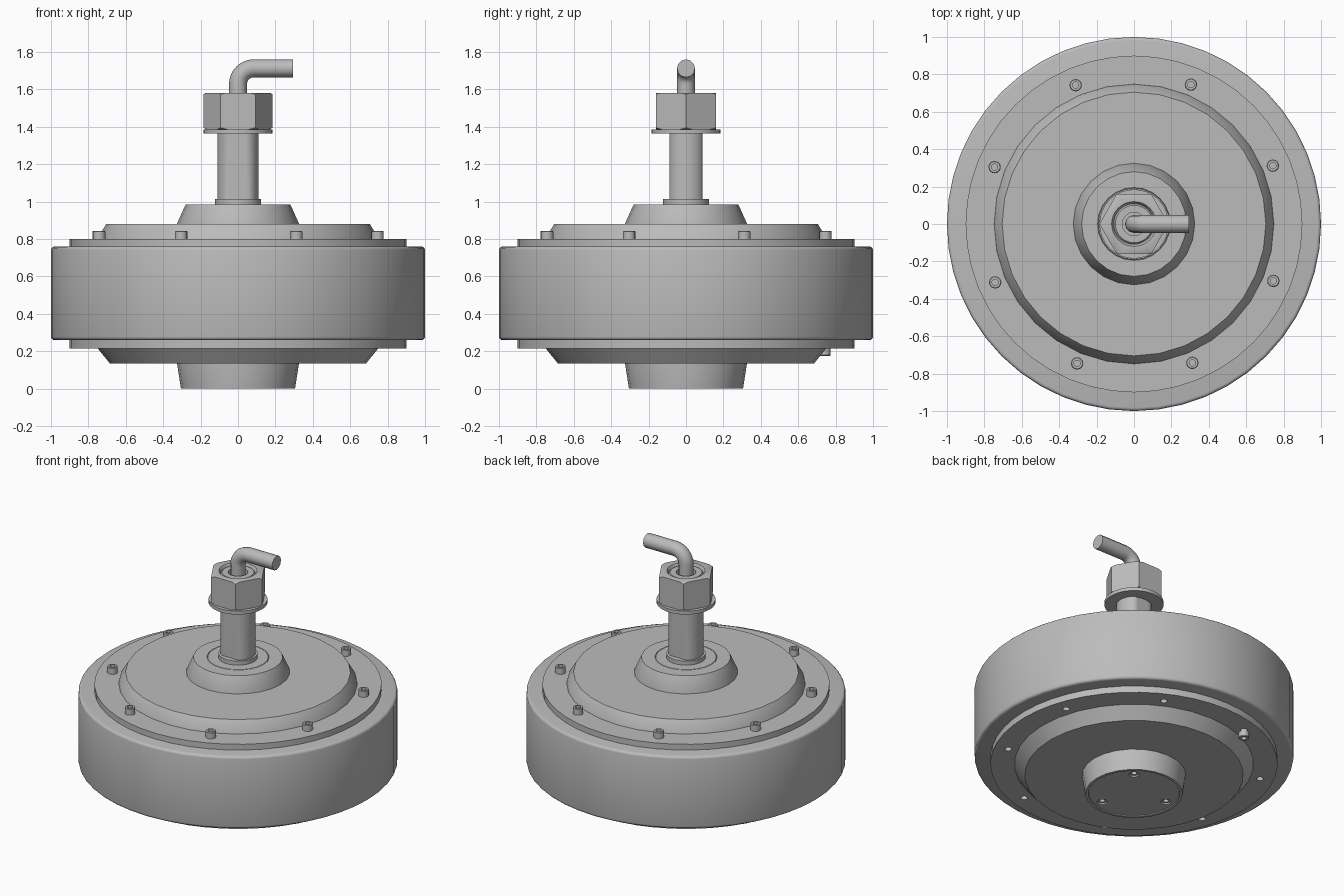
import bpy, bmesh
from math import sin, cos, pi, radians
from mathutils import Matrix

if "Cube" in bpy.data.objects:
    bpy.data.objects.remove(bpy.data.objects["Cube"], do_unlink=True)

# one plain metal grey for everything
GREY = (0.5, 0.5, 0.5, 1)
metal = bpy.data.materials.new("metal_grey")
metal.use_nodes = True
metal.diffuse_color = GREY
metal.node_tree.nodes["Principled BSDF"].inputs["Base Color"].default_value = GREY


def make_object(name, bm):
    bmesh.ops.recalc_face_normals(bm, faces=bm.faces)
    mesh = bpy.data.meshes.new(name)
    bm.to_mesh(mesh)
    bm.free()
    mesh.materials.append(metal)
    obj = bpy.data.objects.new(name, mesh)
    bpy.context.collection.objects.link(obj)
    return obj


def add_lathe(bm, profile, n, place=Matrix(), loop=False):
    """Revolve (radius, height) points about z; radius 0 closes on the axis."""
    rings = []
    for r, z in profile:
        count = n if r else 1
        rings.append([bm.verts.new(place @ Matrix.Rotation(2 * pi * i / n, 4, "Z").to_3x3().to_4x4()
                                   @ Matrix.Translation((r, 0, z)).translation)
                      for i in range(count)])
    pairs = list(zip(rings, rings[1:]))
    if loop:
        pairs.append((rings[-1], rings[0]))
    for a, b in pairs:
        for i in range(n):
            j = (i + 1) % n
            if len(a) == 1:
                bm.faces.new((a[0], b[i], b[j]))
            elif len(b) == 1:
                bm.faces.new((a[i], a[j], b[0]))
            else:
                bm.faces.new((a[i], a[j], b[j], b[i]))


def lathe(name, profile, n, place=Matrix(), loop=False):
    bm = bmesh.new()
    add_lathe(bm, profile, n, place, loop)
    return make_object(name, bm)


def boolean(obj, tool, operation):
    mod = obj.modifiers.new("cut", "BOOLEAN")
    mod.operation = operation
    mod.solver = "EXACT"
    mod.object = tool
    bpy.context.view_layer.update()
    result = bpy.data.meshes.new_from_object(
        obj.evaluated_get(bpy.context.evaluated_depsgraph_get()))
    obj.modifiers.clear()
    obj.data = result
    bpy.data.objects.remove(tool, do_unlink=True)


def polar(radius, degrees, z):
    a = radians(degrees)
    return Matrix.Translation((radius * cos(a), radius * sin(a), z))


def drill(obj, places, radius, depth):
    bm = bmesh.new()
    for place in places:
        add_lathe(bm, [(0, -depth), (radius, -depth), (radius, depth), (0, depth)], 16, place)
    boolean(obj, make_object("drill", bm), "DIFFERENCE")


parts = []

# drum with softly rounded rims
BOTTOM, TOP, ROUND = 0.26, 0.76, 0.018
rim = [(1 - ROUND + ROUND * sin(t), ROUND - ROUND * cos(t)) for t in (0, pi / 6, pi / 3, pi / 2)]
drum = ([(0, BOTTOM)] + [(r, BOTTOM + h) for r, h in rim]
        + [(r, TOP - h) for r, h in reversed(rim)] + [(0, TOP)])
parts.append(lathe("drum", drum, 48))

# cover flanges
parts.append(lathe("upper_flange", [(0, 0.74), (0.9, 0.74), (0.9, 0.8), (0, 0.8)], 48))
lower_flange = lathe("lower_flange", [(0, 0.215), (0.9, 0.215), (0.9, 0.28), (0, 0.28)], 48)
drill(lower_flange, [polar(0.81, 18.3 + 45 * k, 0.215) for k in range(8)], 0.022, 0.04)
parts.append(lower_flange)

# raised covers and hubs
parts.append(lathe("upper_cover", [(0, 0.79), (0.75, 0.79), (0.745, 0.815), (0.705, 0.88), (0, 0.88)], 32))
parts.append(lathe("lower_cover", [(0, 0.135), (0.685, 0.135), (0.75, 0.215), (0.75, 0.225), (0, 0.225)], 32))
parts.append(lathe("upper_hub", [(0, 0.87), (0.325, 0.87), (0.325, 0.885), (0.28, 0.985), (0.195, 0.985),
                                 (0.193, 0.98), (0.19, 0.985), (0, 0.985)], 24))
lower_hub = lathe("lower_hub", [(0, 0.006), (0.285, 0.006), (0.287, 0), (0.305, 0),
                                (0.326, 0.135), (0.326, 0.15), (0, 0.15)], 24)
hub_holes = [polar(0.23, 50 + 120 * k, 0.006) for k in range(3)]
drill(lower_hub, hub_holes, 0.032, 0.01)
drill(lower_hub, [Matrix.Translation((0, 0, 0.01)) @ p for p in hub_holes], 0.017, 0.03)
parts.append(lower_hub)

# socket screws around the upper flange, one on the lower flange
SCREW = [(0, -0.01), (0.033, -0.01), (0.033, 0.04), (0.029, 0.044),
         (0.017, 0.044), (0.017, 0.02), (0, 0.02)]
for k in range(8):
    parts.append(lathe(f"upper_screw_{k + 1}", SCREW, 16, polar(0.805, 22.8 + 45 * k, 0.8)))
parts.append(lathe("lower_screw", SCREW, 16, polar(0.79, 110.6, 0.22) @ Matrix.Rotation(pi, 4, "X")))

# axle with two flats below the nut
parts.append(lathe("axle_collar", [(0, 0.97), (0.123, 0.97), (0.123, 1.013), (0, 1.013)], 32))
FLAT, FLAT_TOP = 0.088, 1.372
axle = lathe("axle", [(0, 1), (0.11, 1), (0.11, FLAT_TOP), (0.11, FLAT_TOP + 0.01), (0.11, 1.56),
                      (0.1, 1.572), (0.062, 1.572), (0.062, 1.5), (0, 1.5)], 32)
for v in axle.data.vertices:
    if v.co.z < FLAT_TOP + 0.001:
        v.co.y = max(-FLAT, min(FLAT, v.co.y))
parts.append(axle)

# washer and chamfered hex nut
parts.append(lathe("washer", [(0.1, 1.364), (0.185, 1.364), (0.185, 1.387), (0.1, 1.387)], 32, loop=True))
nut = lathe("nut", [(0, 1.387), (0.185, 1.387), (0.185, 1.582), (0, 1.582)], 6)
chamfer = lathe("chamfer", [(0.108, 1.38), (0.16, 1.38), (0.19, 1.399), (0.19, 1.57),
                            (0.16, 1.59), (0.125, 1.59), (0.108, 1.565)], 48, loop=True)
boolean(nut, chamfer, "INTERSECT")
parts.append(nut)

# bent cable leaving the axle
BEND, CABLE_Z = 0.085, 1.713
path = [(0, 1.49)]
path += [(BEND - BEND * cos(t * pi / 16), CABLE_Z - BEND + BEND * sin(t * pi / 16)) for t in range(9)]
path.append((0.295, CABLE_Z))
curve = bpy.data.curves.new("cable_path", "CURVE")
curve.dimensions = "3D"
curve.bevel_depth = 0.048
curve.bevel_resolution = 4
curve.use_fill_caps = True
spline = curve.splines.new("POLY")
spline.points.add(len(path) - 1)
for point, (x, z) in zip(spline.points, path):
    point.co = (x, 0, z, 1)
guide = bpy.data.objects.new("cable_path", curve)
bpy.context.collection.objects.link(guide)
bpy.context.view_layer.update()
tube = bpy.data.meshes.new_from_object(guide.evaluated_get(bpy.context.evaluated_depsgraph_get()))
bpy.data.objects.remove(guide, do_unlink=True)
tube.materials.clear()
tube.materials.append(metal)
cable = bpy.data.objects.new("cable", tube)
bpy.context.collection.objects.link(cable)
parts.append(cable)

# smooth round walls, crisp edges
bpy.ops.object.select_all(action="DESELECT")
for obj in parts:
    obj.select_set(True)
bpy.context.view_layer.objects.active = parts[0]
bpy.ops.object.shade_smooth_by_angle(angle=radians(35))
